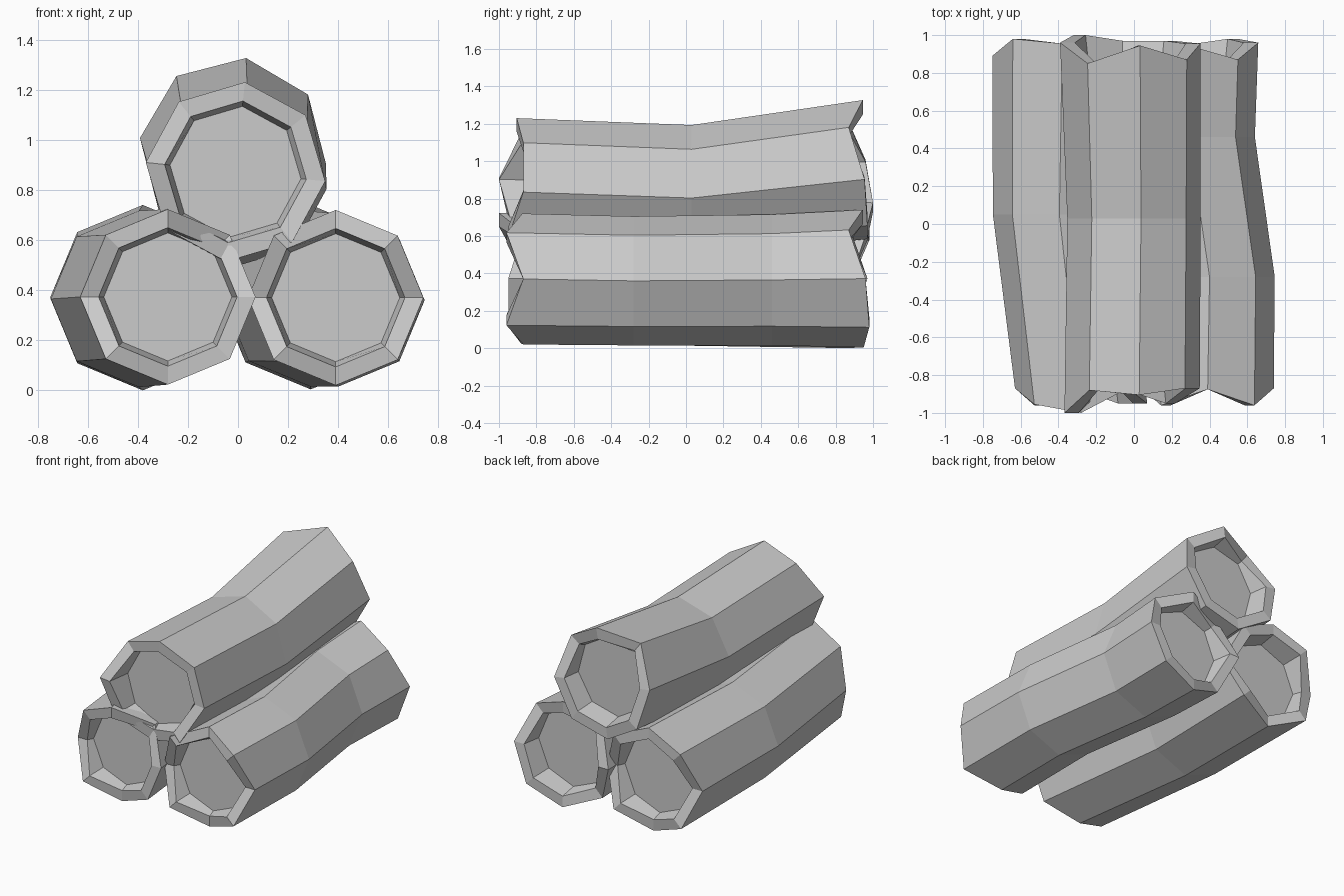
import bpy, bmesh, math

if "Cube" in bpy.data.objects:
    bpy.data.objects.remove(bpy.data.objects["Cube"])

wood = bpy.data.materials.new("pale_grey")
wood.diffuse_color = (0.6, 0.6, 0.6, 1)
wood.use_nodes = True
wood.node_tree.nodes["Principled BSDF"].inputs["Base Color"].default_value = wood.diffuse_color

SIDES = 8
FLOOR = 0.83  # distance of the recessed cut face from the middle


def make_log(name, rings, front_y, back_y):
    """rings: (y, centre x, centre z, radius, start angle), front to back.
    front_y / back_y: uneven end of each bark plank, from start angle round."""
    bm = bmesh.new()

    def ring(cx, cz, r, a0, ys):
        out = []
        for k in range(SIDES):
            a = math.radians(a0 + 45 * k)
            out.append(bm.verts.new((cx + r * math.cos(a), ys[k], cz + r * math.sin(a))))
        return out

    def flat(y):
        return [y] * SIDES

    _, fx, fz, fr, fa = rings[0]
    _, bx, bz, br, ba = rings[-1]
    # floor, recess lip, bark from front to back, lip, floor
    loops = [ring(fx, fz, fr * 0.73, fa, flat(-FLOOR)),
             ring(fx, fz, fr * 0.79, fa, front_y),
             ring(fx, fz, fr, fa, front_y)]
    for y, cx, cz, r, a in rings[1:-1]:
        loops.append(ring(cx, cz, r, a, flat(y)))
    loops += [ring(bx, bz, br, ba, back_y),
              ring(bx, bz, br * 0.79, ba, back_y),
              ring(bx, bz, br * 0.73, ba, flat(FLOOR))]
    for a, b in zip(loops, loops[1:]):
        for k in range(SIDES):
            n = (k + 1) % SIDES
            bm.faces.new((a[k], a[n], b[n], b[k]))
    bm.faces.new(loops[0])
    bm.faces.new(loops[-1])
    bmesh.ops.recalc_face_normals(bm, faces=bm.faces)
    mesh = bpy.data.meshes.new(name)
    bm.to_mesh(mesh)
    bm.free()
    mesh.materials.append(wood)
    obj = bpy.data.objects.new(name, mesh)
    bpy.context.collection.objects.link(obj)


# Lower left log, bent once
make_log("left_log",
         [(-0.93, -0.28, 0.373, 0.35, 0),
          (0.05, -0.395, 0.365, 0.352, 0),
          (0.93, -0.38, 0.37, 0.37, 0)],
         [-0.95, -0.87, -1.0, -0.955, -0.87, -0.96, -0.88, -0.95],
         [0.88, 0.97, 0.955, 0.98, 0.89, 0.97, 0.90, 0.97])

# Lower right log, bent twice
make_log("right_log",
         [(-0.92, 0.39, 0.37, 0.35, 0),
          (-0.28, 0.40, 0.36, 0.345, 0),
          (0.46, 0.29, 0.365, 0.35, 0),
          (0.93, 0.29, 0.372, 0.368, 0)],
         [-0.87, -0.96, -0.875, -0.96, -0.87, -0.96, -0.87, -0.96],
         [0.96, 0.87, 0.945, 0.88, 0.97, 0.88, 0.95, 0.98])

# Upper log resting in the gap, rising toward the back
make_log("top_log",
         [(-0.92, -0.01, 0.872, 0.36, -6),
          (0.03, 0.0, 0.84, 0.355, -6),
          (0.93, -0.02, 0.955, 0.375, -8)],
         [-0.87, -0.87, -0.905, -0.88, -1.0, -0.94, -0.88, -0.95],
         [0.955, 0.87, 0.945, 0.85, 0.96, 1.0, 0.97, 0.97])
